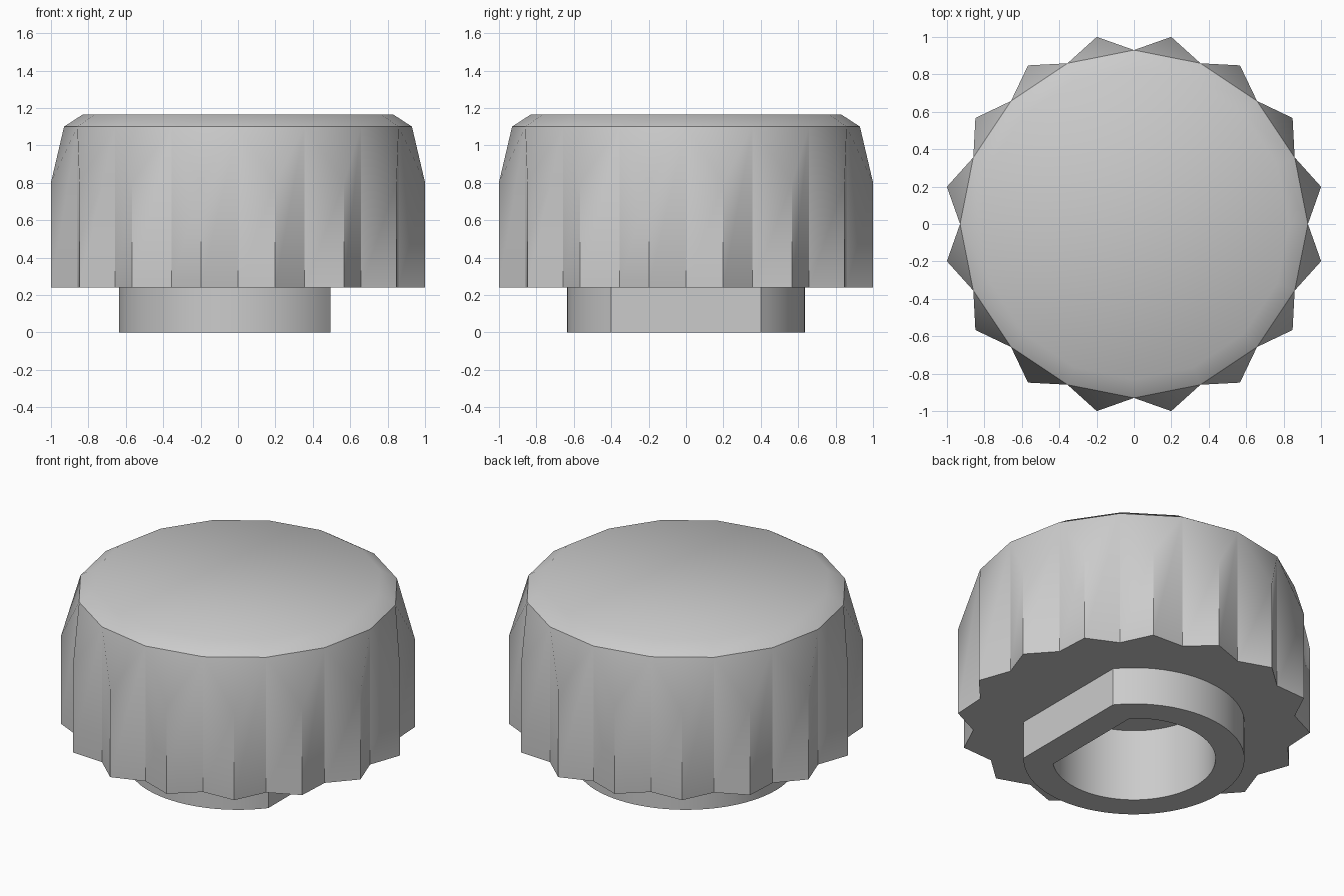
import bpy, bmesh
from math import pi, sin, cos, acos, radians

if "Cube" in bpy.data.objects:
    bpy.data.objects.remove(bpy.data.objects["Cube"])

TEETH = 16
BASE_Z, TIP_Z, RIM_Z, TOP_Z = 0.24, 0.8, 1.1, 1.165
TIP_R, VALLEY_R, TOP_R = 1.02, 0.93, 0.83

grey = bpy.data.materials.new("plain grey")
grey.use_nodes = True
grey.diffuse_color = (0.6, 0.6, 0.6, 1)
grey.node_tree.nodes["Principled BSDF"].inputs["Base Color"].default_value = (0.6, 0.6, 0.6, 1)


def make_object(name, bm):
    bmesh.ops.recalc_face_normals(bm, faces=bm.faces)
    mesh = bpy.data.meshes.new(name)
    bm.to_mesh(mesh)
    bm.free()
    mesh.materials.append(grey)
    obj = bpy.data.objects.new(name, mesh)
    bpy.context.collection.objects.link(obj)
    return obj


def ring(bm, radius, z, offset=0.0):
    step = 2 * pi / TEETH
    return [bm.verts.new((radius * cos(step * (i + offset)), radius * sin(step * (i + offset)), z))
            for i in range(TEETH)]


def d_prism(name, radius, flat_x, z0, z1, segments=64):
    """Upright round bar with one flat side facing +x."""
    start = acos(flat_x / radius)
    sweep = 2 * pi - 2 * start
    bm = bmesh.new()
    angles = [start + sweep * i / segments for i in range(segments + 1)]
    base = bm.faces.new([bm.verts.new((radius * cos(a), radius * sin(a), z0)) for a in angles])
    out = bmesh.ops.extrude_face_region(bm, geom=[base])
    for v in out["geom"]:
        if isinstance(v, bmesh.types.BMVert):
            v.co.z = z1
    return make_object(name, bm)


def cut(obj, cutter):
    mod = obj.modifiers.new("bore", 'BOOLEAN')
    mod.operation, mod.solver, mod.object = 'DIFFERENCE', 'EXACT', cutter
    bpy.context.view_layer.objects.active = obj
    bpy.ops.object.modifier_apply(modifier=mod.name)


def shade(obj):
    """Smooth faces, with crisp folds and a crisp rim."""
    bm = bmesh.new()
    bm.from_mesh(obj.data)
    for f in bm.faces:
        f.smooth = True
    for e in bm.edges:
        on_rim = all(abs(v.co.z - RIM_Z) < 0.001 for v in e.verts)
        e.smooth = not (on_rim or e.calc_face_angle(pi) > radians(37.5))
    bm.to_mesh(obj.data)
    bm.free()


# Fluted grip with chamfered cap
bm = bmesh.new()
low_valley = ring(bm, VALLEY_R, BASE_Z)
low_tip = ring(bm, TIP_R, BASE_Z, 0.5)
high_tip = ring(bm, TIP_R, TIP_Z, 0.5)
rim = ring(bm, VALLEY_R, RIM_Z)
cap = ring(bm, TOP_R, TOP_Z)
for i in range(TEETH):
    j = (i + 1) % TEETH
    bm.faces.new((low_valley[i], low_tip[i], high_tip[i], rim[i]))
    bm.faces.new((low_tip[i], low_valley[j], rim[j], high_tip[i]))
    bm.faces.new((rim[i], high_tip[i], rim[j]))
    bm.faces.new((rim[i], rim[j], cap[j], cap[i]))
bm.faces.new(cap)
bm.faces.new([v for pair in zip(low_valley, low_tip) for v in pair])
grip = make_object("fluted_grip", bm)

# Hub with a flat side
hub = d_prism("hub", 0.637, 0.495, 0, BASE_Z)

# Blind bore with a matching flat
bore = d_prism("bore_cutter", 0.47, 0.32, -0.1, 0.46)
for part in (grip, hub):
    cut(part, bore)
    shade(part)
bpy.data.objects.remove(bore)
